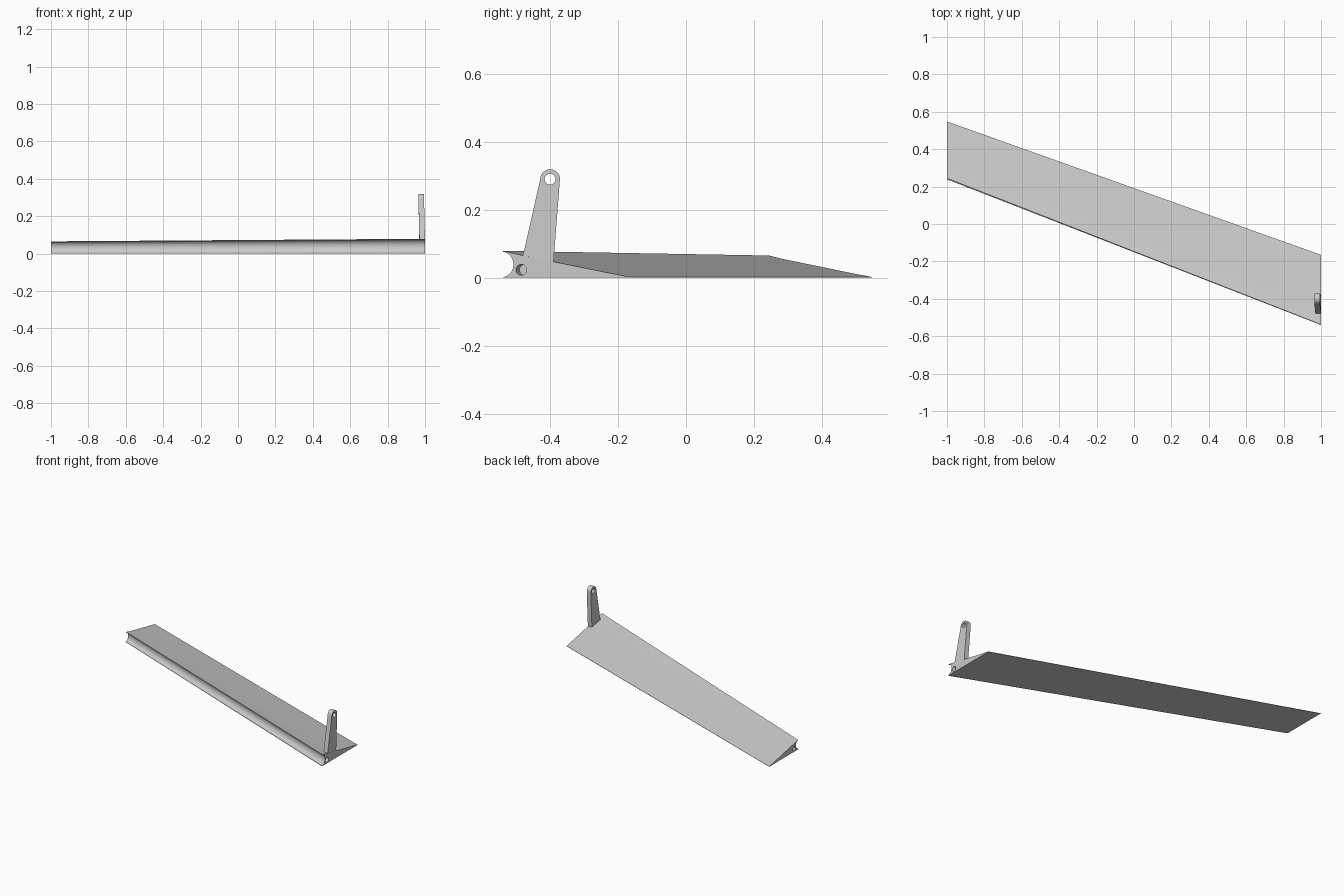
import bpy, bmesh, math
from mathutils import Vector

if "Cube" in bpy.data.objects:
    bpy.data.objects.remove(bpy.data.objects["Cube"])

grey = bpy.data.materials.new("light_grey")
grey.diffuse_color = (0.6, 0.6, 0.6, 1)
grey.use_nodes = True
grey.node_tree.nodes["Principled BSDF"].inputs["Base Color"].default_value = grey.diffuse_color


def loft(name, ring_a, ring_b):
    """Closed solid between two matching rings of 3D points."""
    bm = bmesh.new()
    a = [bm.verts.new(p) for p in ring_a]
    b = [bm.verts.new(p) for p in ring_b]
    n = len(a)
    bm.faces.new(a)
    bm.faces.new(b[::-1])
    for i in range(n):
        bm.faces.new((a[i], b[i], b[(i + 1) % n], a[(i + 1) % n]))
    bmesh.ops.recalc_face_normals(bm, faces=bm.faces)
    mesh = bpy.data.meshes.new(name)
    bm.to_mesh(mesh)
    bm.free()
    ob = bpy.data.objects.new(name, mesh)
    bpy.context.collection.objects.link(ob)
    mesh.materials.append(grey)
    return ob


def combine(target, other, operation):
    m = target.modifiers.new(operation.title(), 'BOOLEAN')
    m.operation = operation
    m.solver = 'EXACT'
    m.object = other
    bpy.context.view_layer.objects.active = target
    bpy.ops.object.modifier_apply(modifier=m.name)
    bpy.data.objects.remove(other)


def circle(cy, cz, r, n=32, start=0, end=2 * math.pi, closed=True):
    steps = n if closed else n - 1
    return [(cy + r * math.cos(start + (end - start) * i / steps),
             cz + r * math.sin(start + (end - start) * i / steps)) for i in range(n)]


# flap section at the root: hollow nose, wedge tail (y, z)
nose = [(-0.541 + 0.033 * math.cos(t), 0.039 + 0.037 * math.sin(t))
        for t in [math.radians(-85 + 170 * i / 20) for i in range(21)]]
section = ([(-0.540, 0.0)] + nose +
           [(-0.538, 0.079), (-0.48, 0.065), (-0.39, 0.047), (-0.28, 0.0245),
            (-0.165, 0.002), (-0.165, 0.0)])

# the tip section is a smaller copy, swept back
S = 0.825


def to_tip(y, z):
    return 0.552 + (y + 0.165) * S - 0.004 * (1 - z / 0.079), z * S


root = [(1.0, y, z) for y, z in section]
tip = [(-1.0, *to_tip(y, z)) for y, z in section]
flap = loft("flap", root, tip)

# control arm, leaning slightly inward towards its eye
outline = ([(-0.48, 0.064), (-0.47, 0.03), (-0.40, 0.03), (-0.39, 0.046)] +
           circle(-0.40, 0.29, 0.029, 20, 0, math.pi, closed=False))


def lean(x, y, z):
    return (x - 0.006 * max(0, z - 0.06) / 0.26, y, z)


arm = loft("control_arm", [lean(1.0, y, z) for y, z in outline],
           [lean(0.97, y, z) for y, z in outline])
eye = circle(-0.40, 0.29, 0.016)
combine(arm, loft("eye_cutter", [(1.1, y, z) for y, z in eye],
                  [(0.9, y, z) for y, z in eye]), 'DIFFERENCE')
combine(flap, arm, 'UNION')

# hinge pin sockets at both ends, running along the span
root_c = Vector((1.0, -0.485, 0.023))
tip_c = Vector((-1.0, *to_tip(-0.485, 0.023)))
for c, d, r in ((root_c, tip_c - root_c, 0.016), (tip_c, root_c - tip_c, 0.0135)):
    d = d.normalized()
    rings = [[c + d * t + Vector((0, y, z)) for y, z in circle(0, 0, r, 24)]
             for t in (-0.02, 0.03)]
    combine(flap, loft("socket_cutter", *rings), 'DIFFERENCE')

# smooth curved faces, keep edges sharp
bpy.ops.object.select_all(action='DESELECT')
flap.select_set(True)
bpy.context.view_layer.objects.active = flap
bpy.ops.object.shade_smooth_by_angle(angle=math.radians(30))
